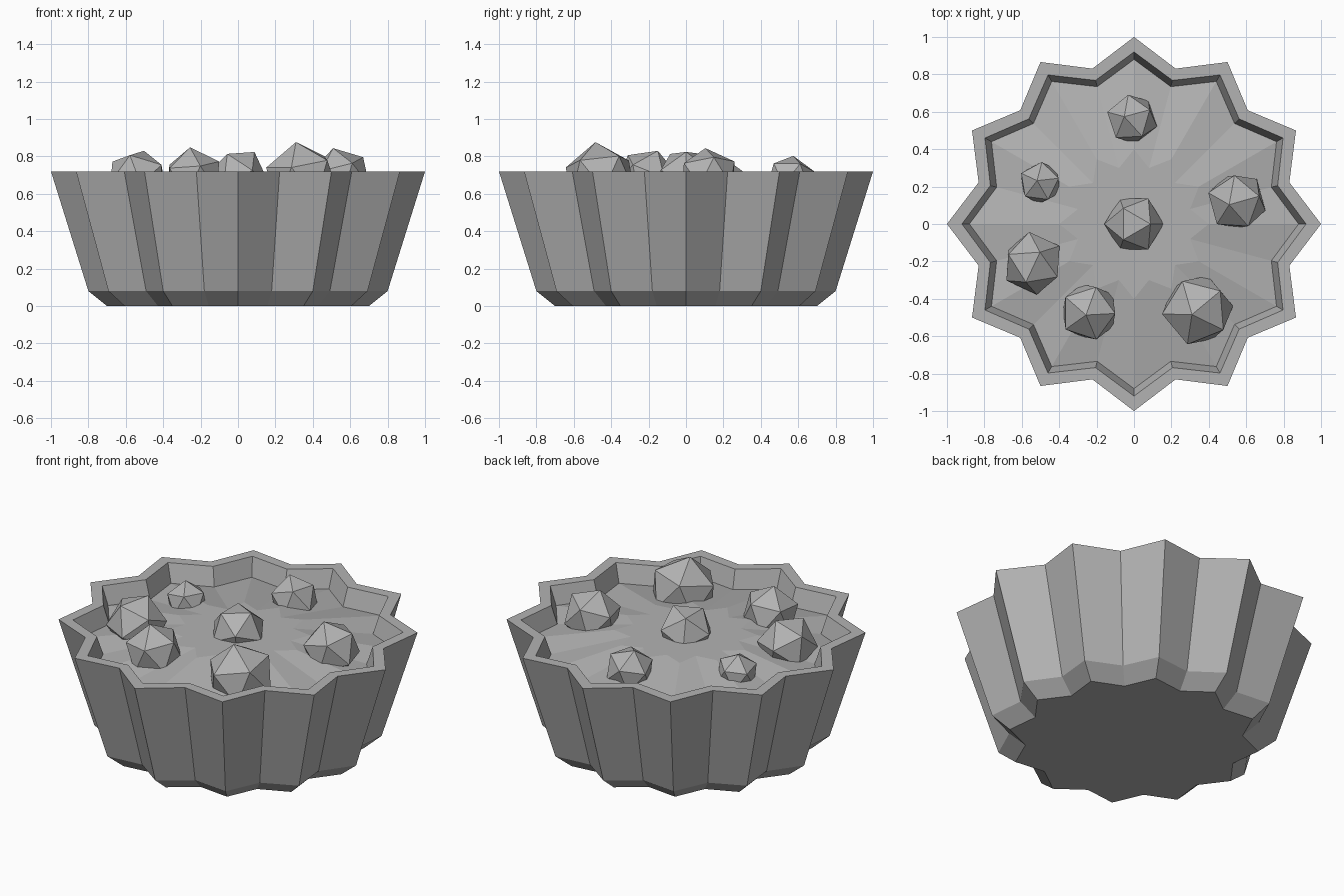
import bpy, bmesh
from math import sin, cos, pi, radians, sqrt
from mathutils import Matrix, Vector

cube = bpy.data.objects.get("Cube")
if cube:
    bpy.data.objects.remove(cube)

POINTS = 12


def material(name, rgb):
    m = bpy.data.materials.new(name)
    m.use_nodes = True
    m.diffuse_color = (*rgb, 1)
    m.node_tree.nodes["Principled BSDF"].inputs["Base Color"].default_value = (*rgb, 1)
    return m


grey = material("plain grey", (0.45, 0.45, 0.45))


def add_object(name, bm):
    mesh = bpy.data.meshes.new(name)
    bm.to_mesh(mesh)
    bm.free()
    mesh.materials.append(grey)
    ob = bpy.data.objects.new(name, mesh)
    bpy.context.collection.objects.link(ob)
    return ob


def star_ring(bm, tip, valley, z):
    """Ring of vertices alternating between star tips and valleys."""
    ring = []
    for i in range(POINTS * 2):
        r, a = (valley if i % 2 else tip), i * pi / POINTS
        ring.append(bm.verts.new((r * cos(a), r * sin(a), z)))
    return ring


def star_loft(name, levels, cap_start=False, cap_end=False):
    """Skin a list of (tip radius, valley radius, height) star outlines."""
    bm = bmesh.new()
    rings = [star_ring(bm, *level) for level in levels]
    n = POINTS * 2
    for low, high in zip(rings, rings[1:]):
        for i in range(n):
            j = (i + 1) % n
            bm.faces.new((low[i], low[j], high[j], high[i]))
    if cap_start:
        bm.faces.new(rings[0][::-1])
    if cap_end:
        bm.faces.new(rings[-1])
    return add_object(name, bm)


# Fluted crust: base, chamfer, flared wall, flat rim and inner wall
star_loft("crust", [(0.70, 0.605, 0), (0.80, 0.695, 0.08), (1.0, 0.86, 0.72),
                    (0.92, 0.795, 0.72), (0.88, 0.76, 0.61)], cap_start=True)

# Filling: gently pleated dome with a flat middle
star_loft("filling", [(0.88, 0.76, 0.61), (0.40, 0.31, 0.68)], cap_end=True)


def berry(name, x, y, z, r, lean_x, lean_y, turn):
    """Low-poly berry with one corner leaning towards (lean_x, lean_y)."""
    up = Vector((lean_x, lean_y, sqrt(1 - lean_x ** 2 - lean_y ** 2)))
    tilt = Vector((0, 0, 1)).rotation_difference(up).to_matrix().to_4x4()
    spin = Matrix.Rotation(radians(turn), 4, "Z")
    bm = bmesh.new()
    bmesh.ops.create_icosphere(bm, subdivisions=1, radius=r,
                               matrix=Matrix.Translation((x, y, z)) @ tilt @ spin)
    add_object(name, bm)


# Berries half sunk in the filling
berry("back_berry", -0.01, 0.56, 0.67, 0.14, -0.30, 0.10, 20)
berry("back_right_berry", -0.50, 0.22, 0.655, 0.12, -0.15, 0.10, 10)
berry("right_berry", -0.54, -0.21, 0.675, 0.17, 0.22, 0.35, 30)
berry("front_right_berry", -0.24, -0.47, 0.685, 0.165, -0.10, -0.10, 0)
berry("front_left_berry", 0.34, -0.46, 0.68, 0.20, -0.15, -0.12, 40)
berry("left_berry", 0.55, 0.12, 0.685, 0.165, -0.25, -0.10, 15)
berry("middle_berry", 0.0, 0.0, 0.69, 0.16, 0.55, 0.0, 0)
